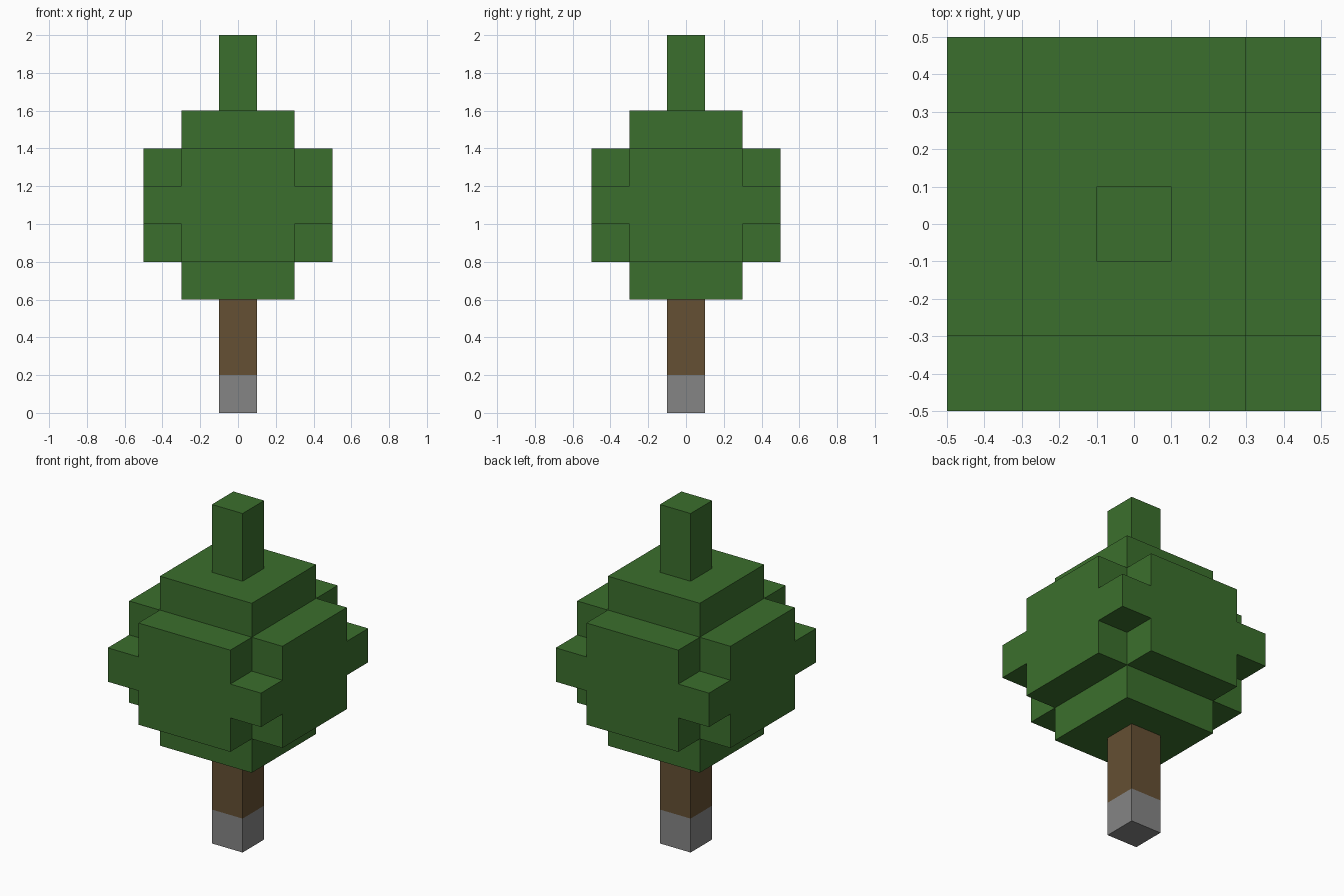
import bpy
import bmesh
from math import radians
from mathutils import Vector

if "Cube" in bpy.data.objects:
    bpy.data.objects.remove(bpy.data.objects["Cube"], do_unlink=True)


def make_material(name, color):
    mat = bpy.data.materials.new(name)
    mat.use_nodes = True
    mat.diffuse_color = (*color, 1)
    mat.node_tree.nodes["Principled BSDF"].inputs["Base Color"].default_value = (*color, 1)
    return mat


leaf_green = make_material("leaf green", (0.044, 0.159, 0.026))
bark_brown = make_material("bark brown", (0.13, 0.08, 0.033))
stone_grey = make_material("stone grey", (0.235, 0.235, 0.235))


def add_object(name, bm, material):
    bmesh.ops.recalc_face_normals(bm, faces=bm.faces)
    mesh = bpy.data.meshes.new(name)
    bm.to_mesh(mesh)
    bm.free()
    mesh.materials.append(material)
    obj = bpy.data.objects.new(name, mesh)
    bpy.context.collection.objects.link(obj)
    return obj


def add_post(name, bottom, top, material, half=0.1):
    """Square post on the central axis."""
    bm = bmesh.new()
    bmesh.ops.create_cube(bm, size=1)
    for v in bm.verts:
        v.co = (v.co.x * 2 * half, v.co.y * 2 * half, bottom if v.co.z < 0 else top)
    return add_object(name, bm, material)


# Posts along the axis
add_post("trunk_base", 0, 0.2, stone_grey)
add_post("trunk", 0.2, 0.6, bark_brown)
add_post("treetop", 1.6, 2.0, leaf_green)

# Canopy: blocks filled by how many directions reach outward, only the skin is kept
plan = [-0.5, -0.3, 0.3, 0.5]
levels = [0.6, 0.8, 1.0, 1.2, 1.4, 1.6]
cuts = (plan, plan, levels)


def filled(cell):
    if any(not 0 <= cell[a] < len(cuts[a]) - 1 for a in range(3)):
        return False
    outward = (cell[0] != 1) + (cell[1] != 1)
    return outward + abs(cell[2] - 2) <= 2


bm = bmesh.new()
for i in range(3):
    for j in range(3):
        for k in range(5):
            cell = (i, j, k)
            if not filled(cell):
                continue
            for axis in range(3):
                for side in (0, 1):
                    neighbour = list(cell)
                    neighbour[axis] += 2 * side - 1
                    if filled(neighbour):
                        continue
                    u, w = (axis + 1) % 3, (axis + 2) % 3
                    corners = []
                    for du, dw in ((0, 0), (1, 0), (1, 1), (0, 1)):
                        co = Vector()
                        co[axis] = cuts[axis][cell[axis] + side]
                        co[u] = cuts[u][cell[u] + du]
                        co[w] = cuts[w][cell[w] + dw]
                        corners.append(bm.verts.new(co))
                    bm.faces.new(corners if side else corners[::-1])
bmesh.ops.remove_doubles(bm, verts=bm.verts, dist=0.001)
bmesh.ops.dissolve_limit(bm, angle_limit=radians(1), verts=bm.verts, edges=bm.edges)
add_object("canopy", bm, leaf_green)
